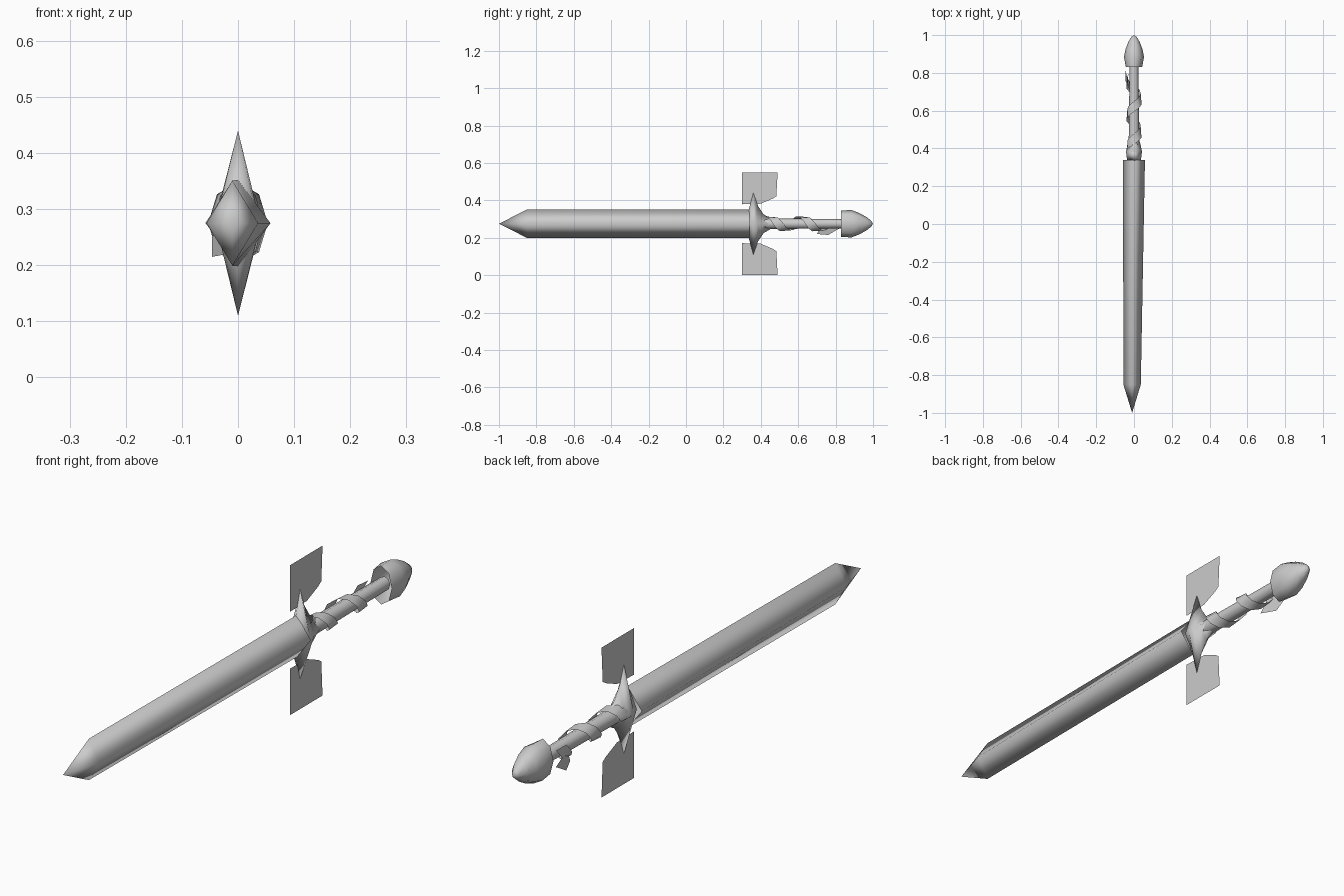
import bpy, bmesh, math

cube = bpy.data.objects.get("Cube")
if cube:
    bpy.data.objects.remove(cube, do_unlink=True)

MID = 0.275  # height of the long axis

grey = bpy.data.materials.new("plain grey")
grey.use_nodes = True
colour = (0.6, 0.6, 0.6, 1)
grey.diffuse_color = colour
grey.node_tree.nodes["Principled BSDF"].inputs["Base Color"].default_value = colour


def finish(name, bm, smooth=True):
    bmesh.ops.remove_doubles(bm, verts=bm.verts, dist=0.0002)
    bmesh.ops.recalc_face_normals(bm, faces=bm.faces)
    mesh = bpy.data.meshes.new(name)
    bm.to_mesh(mesh)
    bm.free()
    mesh.materials.append(grey)
    for p in mesh.polygons:
        p.use_smooth = smooth
    ob = bpy.data.objects.new(name, mesh)
    bpy.context.collection.objects.link(ob)
    return ob


def loft(name, rings, sides):
    """Open shell through rings of (y, centre x, half width, half height)."""
    bm = bmesh.new()
    loops = []
    for y, cx, w, h in rings:
        angles = [math.tau * i / sides for i in range(sides)]
        loops.append([bm.verts.new((cx + w * math.cos(a), y, MID + h * math.sin(a)))
                      for a in angles])
    for a, b in zip(loops, loops[1:]):
        for i in range(sides):
            j = (i + 1) % sides
            bm.faces.new((a[i], a[j], b[j], b[i]))
    return finish(name, bm)


# Blade: hollow diamond section, narrowing on its left side, with a point
loft("blade", [(-1, -0.01, 0, 0), (-0.85, -0.01, 0.046, 0.076),
               (0.34, 0, 0.058, 0.077)], 4)

# Guard: flared diamond with two long spikes
loft("guard", [(0.335, 0, 0.035, 0.075), (0.36, 0, 0.04, 0.165),
               (0.385, 0, 0.042, 0.095), (0.415, 0, 0.036, 0.05),
               (0.45, 0, 0.026, 0.03)], 4)

# Grip: slim rod
loft("grip", [(0.34, 0, 0.03, 0.03), (0.45, 0, 0.028, 0.028),
              (0.85, 0, 0.023, 0.025)], 8)

# Pommel: hollow bud, open towards the grip
loft("pommel", [(0.83, 0, 0.043, 0.071), (0.885, 0, 0.053, 0.073),
                (0.925, 0, 0.045, 0.058), (0.965, 0, 0.03, 0.036),
                (0.99, 0, 0.014, 0.016), (1, 0, 0, 0)], 8)

# Grip wrap: flat ribbon wound around the rod
bm = bmesh.new()
previous = None
STEPS = 17
for i in range(STEPS + 1):
    turn = 2.15 * i / STEPS - 0.3
    a = math.pi / 2 - math.tau * turn
    y = 0.45 + 0.172 * turn
    pair = []
    for offset, r in ((-0.028, 0.041), (0.028, 0.037)):
        pair.append(bm.verts.new((r * math.cos(a), y + offset, MID + r * math.sin(a))))
    if previous:
        bm.faces.new((previous[0], pair[0], pair[1], previous[1]))
    previous = pair
finish("grip_wrap", bm)

# Wrap tail: loose end hanging on the right side near the pommel
bm = bmesh.new()
tail = [(-0.02, 0.7, 0.22), (-0.046, 0.76, 0.215), (-0.046, 0.82, 0.25), (-0.03, 0.73, 0.275)]
bm.faces.new([bm.verts.new(p) for p in tail])
finish("wrap_tail", bm)

# Guard plates: thin sheets above and below the guard
outline = [(0.30, 0.275), (0.49, 0.275), (0.483, 0.147),
           (0.465, 0.135), (0.40, 0.107), (0.30, 0.104)]
for name, side in (("upper_plate", 1), ("lower_plate", -1)):
    bm = bmesh.new()
    bm.faces.new([bm.verts.new((0, y, MID + side * z)) for y, z in outline])
    finish(name, bm, smooth=False)
